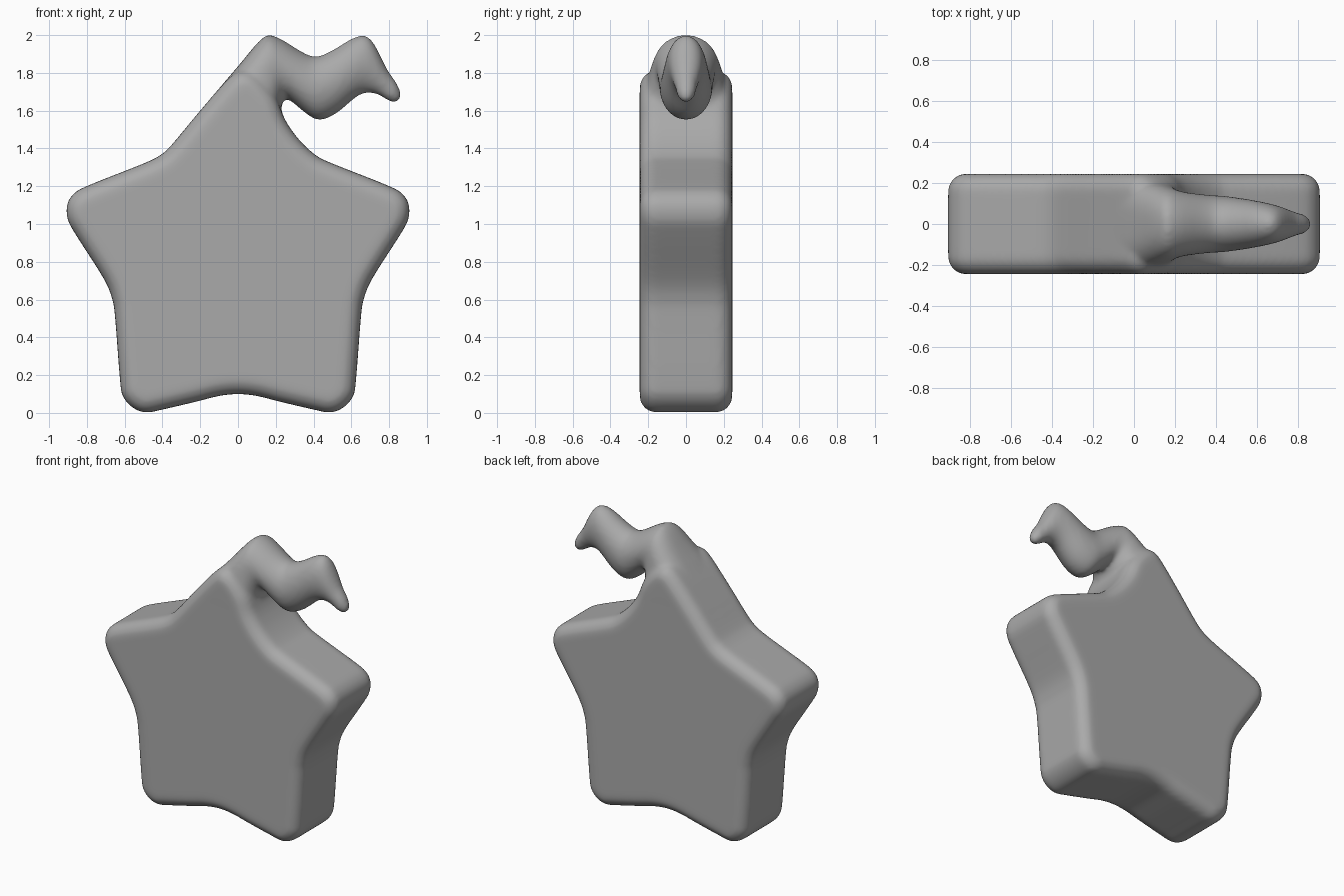
import bpy, bmesh, math
from mathutils import Vector

cube = bpy.data.objects.get("Cube")
if cube:
    bpy.data.objects.remove(cube, do_unlink=True)

grey = bpy.data.materials.new("plain grey")
grey.use_nodes = True
colour = (0.4, 0.4, 0.4, 1)
grey.diffuse_color = colour
grey.node_tree.nodes["Principled BSDF"].inputs["Base Color"].default_value = colour


def spline(points, steps, closed):
    """Smooth curve through points of any dimension."""
    pts = [Vector(p) for p in points]
    n = len(pts)
    at = (lambda i: pts[i % n]) if closed else (lambda i: pts[max(0, min(n - 1, i))])
    out = []
    for i in range(n if closed else n - 1):
        a, b, c, d = at(i - 1), at(i), at(i + 1), at(i + 2)
        for s in range(steps):
            t = s / steps
            out.append(b + (c - a) * (t / 2) + (a * 2 - b * 5 + c * 4 - d) * (t * t / 2)
                       + (b * 3 - a - c * 3 + d) * (t ** 3 / 2))
    return out if closed else out + [pts[-1]]


def loft(bm, rings):
    """Skin a row of closed rings and cap both ends."""
    rows = [[bm.verts.new(p) for p in ring] for ring in rings]
    for lo, hi in zip(rows, rows[1:]):
        for i in range(len(lo)):
            j = (i + 1) % len(lo)
            bm.faces.new((lo[i], lo[j], hi[j], hi[i]))
    bm.faces.new(rows[0][::-1])
    bm.faces.new(rows[-1])


bm = bmesh.new()

# Star body: mirrored outline with a rounded upper point
side = [(0.1, 0.09), (0.22, 0.06), (0.4, 0.018), (0.49, 0.002), (0.56, 0.03),
        (0.61, 0.09), (0.625, 0.18), (0.65, 0.5), (0.665, 0.6), (0.71, 0.71),
        (0.85, 0.93), (0.9, 1.02), (0.905, 1.1), (0.87, 1.16), (0.79, 1.205),
        (0.5, 1.32), (0.41, 1.365)]
point = [(0.32, 1.45), (0.25, 1.55), (0.2, 1.67), (0.12, 1.77), (0.04, 1.81),
         (-0.04, 1.78), (-0.2, 1.6), (-0.35, 1.42)]
outline = spline([(0, 0.1)] + side + point + [(-x, z) for x, z in reversed(side)], 4, True)
normals = []
for i, p in enumerate(outline):
    t = (outline[(i + 1) % len(outline)] - outline[i - 1]).normalized()
    normals.append(Vector((t.y, -t.x)))


def inset(depth, y):
    return [(p.x - n.x * depth, y, p.y - n.y * depth) for p, n in zip(outline, normals)]


half, radius, arc = 0.245, 0.085, 6
edge = [(radius * (1 - math.sin(k / arc * math.pi / 2)),
         half - radius * (1 - math.cos(k / arc * math.pi / 2))) for k in range(arc + 1)]
loft(bm, [inset(d, -y) for d, y in edge] + [inset(d, y) for d, y in reversed(edge)])

# Wavy tip: outer x,z / inner x,z / half depth / squareness
sections = [
    (-0.3, 1.48, 0.29, 1.48, 0.235, 6), (-0.17, 1.635, 0.235, 1.57, 0.235, 5),
    (0.0, 1.835, 0.228, 1.61, 0.21, 3), (0.13, 1.985, 0.24, 1.65, 0.175, 2.3),
    (0.205, 1.99, 0.268, 1.66, 0.158, 2), (0.35, 1.905, 0.36, 1.585, 0.143, 2),
    (0.42, 1.887, 0.43, 1.55, 0.138, 2), (0.5, 1.92, 0.52, 1.585, 0.128, 2),
    (0.6, 1.98, 0.63, 1.675, 0.11, 2), (0.67, 1.998, 0.69, 1.695, 0.095, 2),
    (0.72, 1.955, 0.74, 1.685, 0.08, 2), (0.79, 1.82, 0.775, 1.665, 0.06, 2),
    (0.835, 1.755, 0.8, 1.65, 0.05, 2), (0.859, 1.705, 0.828, 1.643, 0.036, 2),
    (0.864, 1.68, 0.85, 1.65, 0.016, 2)]


def power(v, n):
    return math.copysign(abs(v) ** (2 / n), v)


def section_ring(s, sides=40):
    outer, inner = Vector((s[0], 0, s[1])), Vector((s[2], 0, s[3]))
    centre, axis = (outer + inner) / 2, (outer - inner) / 2
    angles = [2 * math.pi * k / sides for k in range(sides)]
    return [centre + axis * power(math.cos(a), s[5])
            + Vector((0, s[4] * power(math.sin(a), s[5]), 0)) for a in angles]


loft(bm, [section_ring(s) for s in spline(sections, 4, False)])

bmesh.ops.recalc_face_normals(bm, faces=bm.faces)
mesh = bpy.data.meshes.new("star_body")
bm.to_mesh(mesh)
bm.free()
mesh.materials.append(grey)
star = bpy.data.objects.new("star_body", mesh)
bpy.context.collection.objects.link(star)

# Fuse body and tip into one soft skin
remesh = star.modifiers.new("fuse", "REMESH")
remesh.mode = "VOXEL"
remesh.voxel_size = 0.015
remesh.use_smooth_shade = True
soften = star.modifiers.new("soften", "SMOOTH")
soften.factor = 0.5
soften.iterations = 8
for face in mesh.polygons:
    face.use_smooth = True
